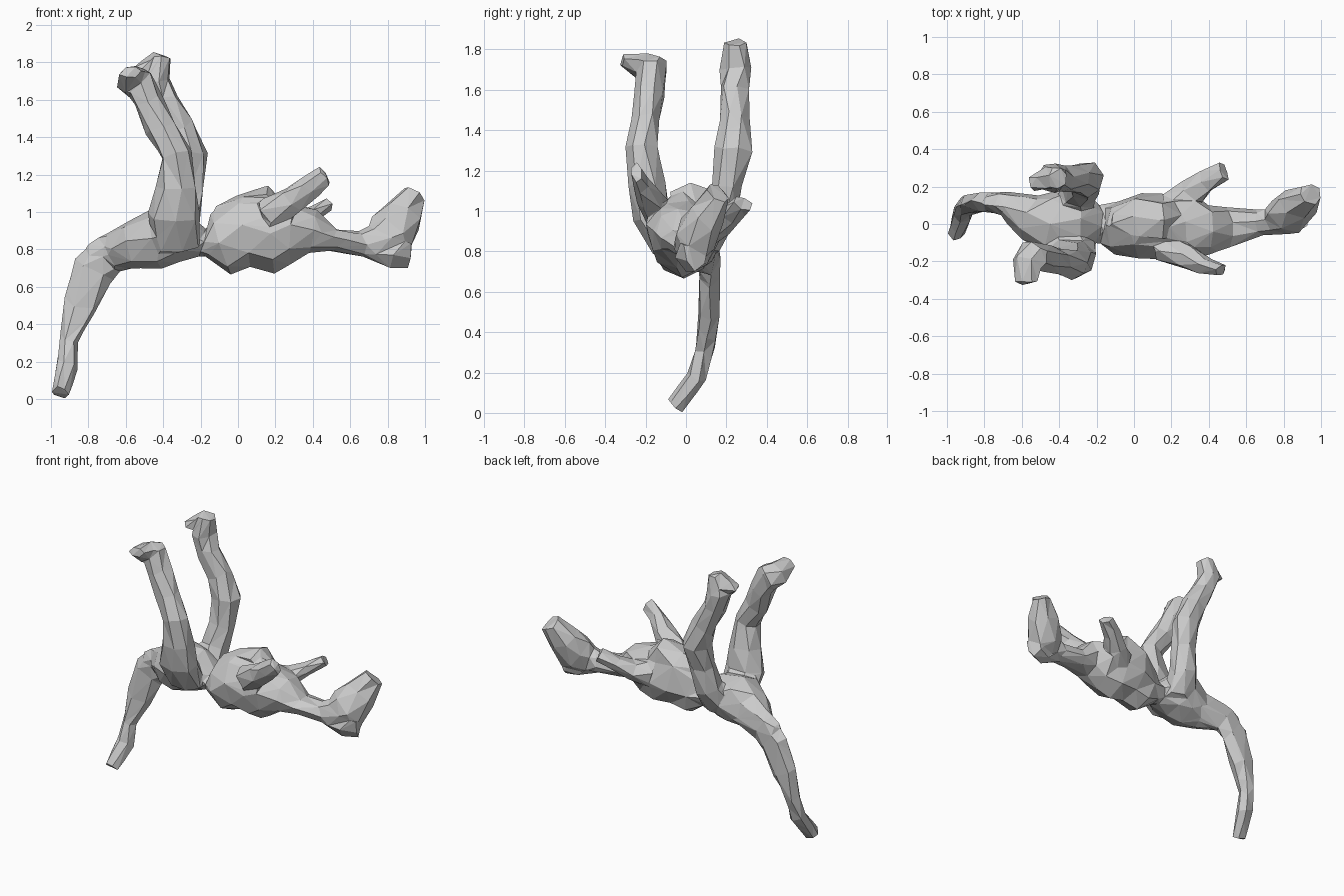
import bpy, bmesh, math, random
from mathutils import Vector

random.seed(4)
bm = bmesh.new()


def limb(rings, sides=7, jitter=0.008):
    """Faceted loft along a path; each ring is (x, y, z, radius in xz plane, radius in y)."""
    pts = [Vector(r[:3]) for r in rings]
    loops, faces = [], []
    for i, r in enumerate(rings):
        t = (pts[min(i + 1, len(pts) - 1)] - pts[max(i - 1, 0)]).normalized()
        u = t.cross(Vector((0, 1, 0))).normalized()
        v = u.cross(t).normalized()
        loop = []
        for k in range(sides):
            a = 2 * math.pi * (k + 0.25 * (i % 2)) / sides
            off = Vector([random.uniform(-jitter, jitter) for _ in range(3)])
            p = pts[i] + (u * r[3] * math.cos(a) + v * r[4] * math.sin(a)) * 1.07 + off
            loop.append(bm.verts.new(p))
        loops.append(loop)
    for a, b in zip(loops, loops[1:]):
        for k in range(sides):
            n = (k + 1) % sides
            faces.append(bm.faces.new((a[k], a[n], b[n], b[k])))
    faces += [bm.faces.new(loops[0][::-1]), bm.faces.new(loops[-1])]
    faces = bmesh.ops.triangulate(bm, faces=faces)["faces"]
    bmesh.ops.recalc_face_normals(bm, faces=faces)


def span(x, z0, z1, y0, y1):
    """Ring from its extents, for parts running along x."""
    return (x, (y0 + y1) / 2, (z0 + z1) / 2, (z1 - z0) / 2, (y1 - y0) / 2)


# Torso, from the pinched waist to the narrow end
limb([
    span(-0.22, 0.78, 0.92, -0.09, 0.09),
    span(-0.17, 0.76, 0.90, -0.10, 0.10),
    span(-0.09, 0.67, 0.99, -0.15, 0.12),
    span(0.03, 0.71, 1.08, -0.17, 0.15),
    span(0.19, 0.69, 1.08, -0.18, 0.15),
    span(0.29, 0.74, 1.05, -0.19, 0.15),
    span(0.40, 0.79, 1.01, -0.16, 0.09),
    span(0.51, 0.79, 0.91, -0.11, 0.08),
    span(0.69, 0.76, 0.90, -0.05, 0.07)], sides=8)

# Ridge on the upper side of the torso
limb([
    (-0.10, 0.0, 0.97, 0.05, 0.07), (0.02, 0.01, 1.02, 0.07, 0.12),
    (0.15, 0.02, 1.06, 0.08, 0.10), (0.21, 0.03, 1.00, 0.05, 0.09)], sides=6)

# Swollen end bending upwards, and its lower corner
limb([
    (0.66, 0.01, 0.83, 0.07, 0.06), (0.73, 0.01, 0.83, 0.10, 0.07),
    (0.82, 0.05, 0.87, 0.13, 0.10), (0.88, 0.11, 0.98, 0.11, 0.09),
    (0.945, 0.165, 1.09, 0.06, 0.055)])
limb([
    (0.70, 0.0, 0.81, 0.06, 0.05), (0.82, 0.01, 0.79, 0.09, 0.07),
    (0.91, 0.05, 0.79, 0.08, 0.06)], sides=6)

# Pelvis
limb([
    span(-0.66, 0.69, 0.90, 0.02, 0.16),
    span(-0.55, 0.70, 0.95, -0.08, 0.15),
    span(-0.43, 0.70, 1.02, -0.16, 0.17),
    span(-0.30, 0.73, 1.00, -0.16, 0.17),
    span(-0.20, 0.76, 0.92, -0.09, 0.10)], sides=8)

# Long curved lower limb reaching the ground, and its knee
limb([
    (-0.52, 0.06, 0.83, 0.12, 0.09), (-0.69, 0.11, 0.775, 0.10, 0.06),
    (-0.77, 0.12, 0.69, 0.11, 0.055), (-0.84, 0.11, 0.50, 0.085, 0.055),
    (-0.90, 0.09, 0.31, 0.05, 0.05), (-0.915, 0.05, 0.18, 0.06, 0.045),
    (-0.95, -0.05, 0.03, 0.045, 0.05)], sides=6)
limb([(-0.62, 0.09, 0.81, 0.08, 0.07), (-0.78, 0.12, 0.76, 0.07, 0.05)], sides=6)

# Raised legs, each with a flared foot
limb([
    (-0.33, -0.09, 0.82, 0.12, 0.08), (-0.34, -0.17, 0.98, 0.13, 0.09),
    (-0.33, -0.20, 1.13, 0.10, 0.09), (-0.33, -0.22, 1.31, 0.08, 0.075),
    (-0.42, -0.20, 1.45, 0.08, 0.07), (-0.48, -0.18, 1.59, 0.075, 0.075),
    (-0.54, -0.17, 1.71, 0.09, 0.07)])
limb([
    (-0.53, -0.12, 1.69, 0.08, 0.05), (-0.57, -0.20, 1.71, 0.09, 0.06),
    (-0.575, -0.315, 1.745, 0.05, 0.03)], sides=6)
limb([
    (-0.32, 0.09, 0.83, 0.11, 0.08), (-0.29, 0.17, 0.98, 0.09, 0.08),
    (-0.27, 0.20, 1.13, 0.08, 0.07), (-0.25, 0.24, 1.30, 0.09, 0.09),
    (-0.31, 0.24, 1.45, 0.08, 0.075), (-0.40, 0.24, 1.60, 0.07, 0.07),
    (-0.44, 0.25, 1.71, 0.075, 0.075), (-0.41, 0.245, 1.84, 0.05, 0.05)])
limb([
    (-0.40, 0.25, 1.80, 0.05, 0.05), (-0.46, 0.24, 1.77, 0.06, 0.06),
    (-0.55, 0.22, 1.75, 0.03, 0.04)], sides=5)

# Short blade-like stubs on the torso
limb([
    (0.16, -0.13, 0.98, 0.09, 0.07), (0.29, -0.18, 1.06, 0.07, 0.06),
    (0.38, -0.22, 1.13, 0.06, 0.045), (0.465, -0.245, 1.195, 0.06, 0.03)], sides=6)
limb([
    (0.19, 0.09, 0.90, 0.10, 0.08), (0.30, 0.16, 0.93, 0.06, 0.08),
    (0.38, 0.225, 0.98, 0.045, 0.06), (0.48, 0.285, 1.04, 0.035, 0.05)], sides=6)

# Fuse the parts into one skin, then reduce it to coarse irregular triangles
for v in bm.verts:
    v.co.z = max(v.co.z, 0)
me = bpy.data.meshes.new("body")
bm.to_mesh(me)
bm.free()
body = bpy.data.objects.new("body", me)
bpy.context.collection.objects.link(body)
fuse = body.modifiers.new("fuse", 'REMESH')
fuse.mode = 'VOXEL'
fuse.voxel_size = 0.013
coarse = body.modifiers.new("coarse", 'DECIMATE')
coarse.ratio = 0.015
